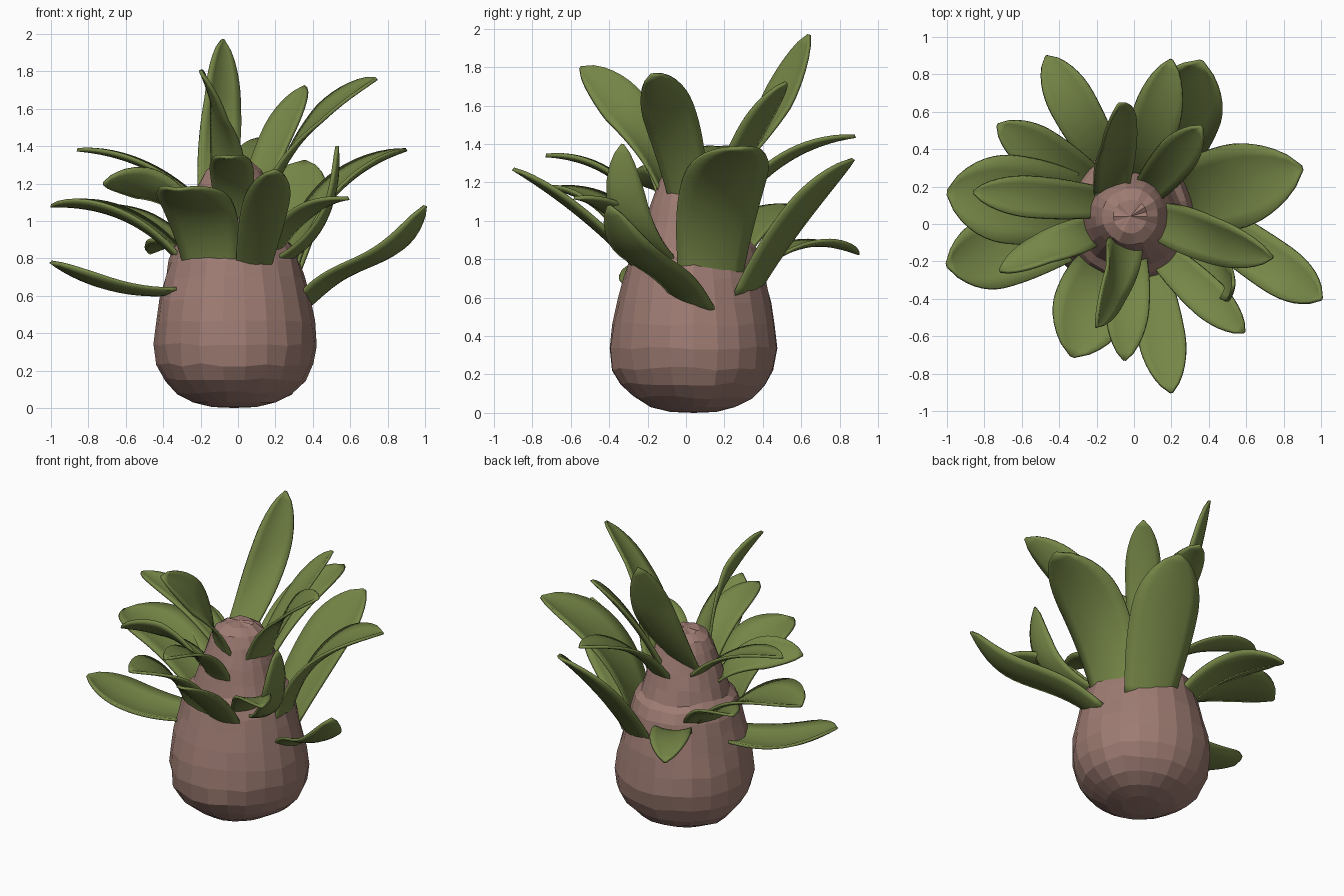
import bpy, bmesh, math, random
from mathutils import Vector, Matrix

if "Cube" in bpy.data.objects:
    bpy.data.objects.remove(bpy.data.objects["Cube"])

random.seed(4)


def material(name, rgb):
    m = bpy.data.materials.new(name)
    m.diffuse_color = (*rgb, 1)
    m.use_nodes = True
    m.node_tree.nodes["Principled BSDF"].inputs["Base Color"].default_value = m.diffuse_color
    return m


GREEN = material("leaf green", (0.18, 0.24, 0.063))
BROWN = material("bulb brown", (0.34, 0.2, 0.17))
CENTRE = Vector((-0.02, 0.04, 0))

# Bulb profile: (height, radius)
PROFILE = [(0.005, 0.12), (0.03, 0.22), (0.08, 0.31), (0.15, 0.38), (0.23, 0.42),
           (0.34, 0.436), (0.46, 0.425), (0.58, 0.4), (0.7, 0.37), (0.79, 0.348),
           (0.86, 0.318), (0.9, 0.28), (0.98, 0.258), (1.08, 0.228), (1.2, 0.185),
           (1.27, 0.15), (1.31, 0.09)]


def bulb_radius(z):
    for (z0, r0), (z1, r1) in zip(PROFILE, PROFILE[1:]):
        if z <= z1:
            return r0 + (r1 - r0) * (z - z0) / (z1 - z0)
    return PROFILE[-1][1]


def make_object(name, bm, mat):
    bmesh.ops.recalc_face_normals(bm, faces=bm.faces)
    me = bpy.data.meshes.new(name)
    bm.to_mesh(me)
    bm.free()
    me.materials.append(mat)
    ob = bpy.data.objects.new(name, me)
    bpy.context.collection.objects.link(ob)
    return ob


# Faceted bulb and stem
def make_bulb():
    bm = bmesh.new()
    n = 22
    rings = []
    for z, r in PROFILE:
        ring = []
        for i in range(n):
            a = 2 * math.pi * i / n
            k = r * (1 + 0.02 * math.sin(3 * a + 4 * z) + random.uniform(-0.015, 0.015))
            dz = random.uniform(-0.01, 0.01) if z > 0.05 else 0
            ring.append(bm.verts.new(CENTRE + Vector((k * math.cos(a), k * math.sin(a), z + dz))))
        rings.append(ring)
    for a, b in zip(rings, rings[1:]):
        for i in range(n):
            j = (i + 1) % n
            bm.faces.new((a[i], a[j], b[j], b[i]))
    for ring, z in ((rings[0], 0.0), (rings[-1], 1.32)):
        c = bm.verts.new(CENTRE + Vector((0, 0, z)))
        for i in range(n):
            bm.faces.new((ring[i], ring[(i + 1) % n], c))
    make_object("bulb", bm, BROWN)


# Curved, cupped leaf from inside the bulb to its tip
def make_leaf(name, azimuth, height, tip, bow, width, twist=0, swerve=0):
    az = math.radians(azimuth)
    height -= 0.04
    r = bulb_radius(height) - 0.055
    base = CENTRE + Vector((r * math.cos(az), r * math.sin(az), height))
    tip = Vector(tip)
    chord = tip - base
    side = Vector((-chord.y, chord.x, 0)).normalized()
    up = chord.cross(side).normalized()
    ctrl = (base + tip) / 2 + up * bow * 2

    def path(t):
        p = base * (1 - t) ** 2 + ctrl * 2 * t * (1 - t) + tip * t * t
        return p + up * swerve * math.sin(2 * math.pi * t)

    rows, cols = 18, 6
    bm = bmesh.new()
    grid = []
    for i in range(rows + 1):
        t = i / rows
        p = path(t)
        tan = (path(t + 0.01) - path(t - 0.01)).normalized()
        s = Matrix.Rotation(math.radians(twist) * min(1, 1.6 * t), 3, tan) @ side
        nrm = tan.cross(s).normalized()
        # wide base, widest past the middle, rounded point
        if t < 0.58:
            w = 0.74 + 0.26 * math.sin(t / 0.58 * math.pi / 2)
        else:
            w = max(0.01, 1 - ((t - 0.58) / 0.42) ** 2.1) ** 0.7
        row = []
        for j in range(cols + 1):
            u = 2 * j / cols - 1
            cup = 0.1 * width * w * u * u
            row.append(bm.verts.new(p + s * (u * w * width / 2) + nrm * cup))
        grid.append(row)
    for a, b in zip(grid, grid[1:]):
        for j in range(cols):
            f = bm.faces.new((a[j], a[j + 1], b[j + 1], b[j]))
            f.smooth = True
    ob = make_object(name, bm, GREEN)
    mod = ob.modifiers.new("thickness", 'SOLIDIFY')
    mod.thickness = 0.018
    mod.offset = 0


# Leaf tiers: azimuth, base height, tip, bow, width, twist, swerve
LOWER = [
    (17, 0.72, (0.90, 0.30, 1.38), 0.14, 0.45),
    (3, 0.57, (1.00, -0.40, 1.08), -0.05, 0.27, 0, 0.04),
    (-70, 0.78, (0.20, -0.90, 1.27), 0.03, 0.25),
    (-115, 0.77, (-0.33, -0.71, 1.17), 0.11, 0.41),
    (-165, 0.65, (-1.00, -0.22, 0.78), -0.06, 0.39),
    (115, 0.74, (-0.47, 0.90, 0.83), 0.10, 0.25),
    (60, 0.64, (0.36, 0.87, 1.32), 0.03, 0.43),
]
MIDDLE = [
    (-50, 0.85, (0.59, -0.58, 1.12), 0.07, 0.21),
    (-30, 0.82, (0.53, -0.33, 1.40), -0.13, 0.20, 30),
    (-160, 1.00, (-0.72, -0.25, 1.20), 0.09, 0.22, 45),
    (170, 0.82, (-1.00, 0.17, 1.08), 0.09, 0.47),
    (140, 0.82, (-0.73, 0.53, 1.08), 0.05, 0.25),
]
UPPER = [
    (-10, 1.12, (0.74, -0.18, 1.76), 0.09, 0.27, 28),
    (-90, 1.00, (-0.05, -0.73, 1.34), 0.10, 0.23),
    (-100, 1.17, (-0.20, -0.55, 1.80), 0.08, 0.25, -55),
    (155, 1.10, (-0.86, 0.17, 1.38), 0.07, 0.22),
    (130, 1.15, (-0.08, 0.64, 1.97), -0.04, 0.24, 45),
    (75, 1.05, (0.20, 0.88, 1.44), 0.09, 0.26),
    (55, 1.12, (0.36, 0.52, 1.72), 0.03, 0.22),
]

make_bulb()
for tier, leaves in (("lower", LOWER), ("middle", MIDDLE), ("upper", UPPER)):
    for k, leaf in enumerate(leaves):
        make_leaf(f"{tier}_leaf_{k + 1}", *leaf)
